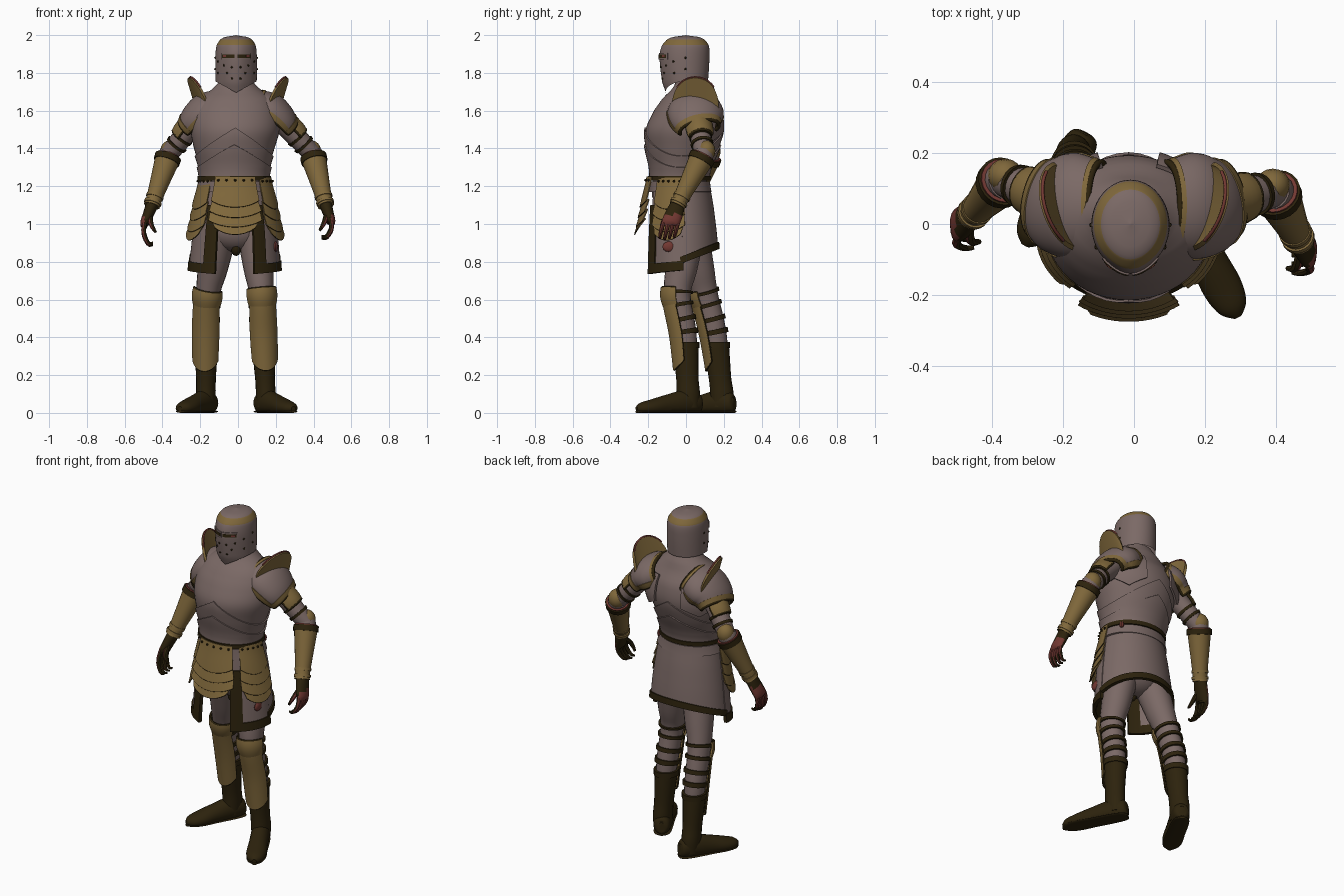
import bpy, bmesh, math
from mathutils import Vector as V

if "Cube" in bpy.data.objects:
    bpy.data.objects.remove(bpy.data.objects["Cube"])

def material(name, rgb):
    m = bpy.data.materials.new(name)
    m.diffuse_color = (*rgb, 1)
    m.use_nodes = True
    m.node_tree.nodes["Principled BSDF"].inputs["Base Color"].default_value = m.diffuse_color
    return m

STEEL = material("steel", (0.198, 0.142, 0.132))
GOLD = material("brass", (0.215, 0.138, 0.044))
DARK = material("dark_leather", (0.026, 0.0165, 0.004))
RED = material("red_leather", (0.17, 0.040, 0.032))
rad = math.radians

def lerp(a, b, t):
    return a + (b - a) * t

def spline(rows, v):
    """Smooth interpolation through rows of numbers."""
    n = len(rows) - 1
    i = min(int(v * n), n - 1)
    t = v * n - i
    p0, p1, p2, p3 = rows[max(i - 1, 0)], rows[i], rows[i + 1], rows[min(i + 2, n)]
    return [0.5 * (2*b + (c - a)*t + (2*a - 5*b + 4*c - d)*t*t + (3*b - a - 3*c + d)*t**3)
            for a, b, c, d in zip(p0, p1, p2, p3)]

def select(ob):
    bpy.ops.object.select_all(action='DESELECT')
    ob.select_set(True)
    bpy.context.view_layer.objects.active = ob

def grid(name, f, nu, nv, mats, rule=None, thick=0, closed=False, caps=False):
    """Surface f(u, v); optional thickness; rule picks the material per face."""
    bm = bmesh.new()
    cols = nu if closed else nu + 1
    P = [[V(f(i / nu, j / nv)) for i in range(cols)] for j in range(nv + 1)]
    vs = [[bm.verts.new(p) for p in row] for row in P]
    for j in range(nv):
        for i in range(nu):
            k = (i + 1) % cols
            bm.faces.new((vs[j][i], vs[j][k], vs[j + 1][k], vs[j + 1][i]))
    if caps:
        bm.faces.new(vs[0])
        bm.faces.new(vs[-1])
    bmesh.ops.remove_doubles(bm, verts=bm.verts, dist=1e-5)
    bmesh.ops.recalc_face_normals(bm, faces=bm.faces)
    bm.normal_update()
    if rule:
        for fc in bm.faces:
            fc.material_index = rule(fc.calc_center_median(), fc.normal)
    me = bpy.data.meshes.new(name)
    bm.to_mesh(me)
    bm.free()
    ob = bpy.data.objects.new(name, me)
    bpy.context.collection.objects.link(ob)
    for m in mats:
        me.materials.append(m)
    select(ob)
    if thick:
        md = ob.modifiers.new("thickness", 'SOLIDIFY')
        md.thickness, md.offset = thick, 0
        bpy.ops.object.modifier_apply(modifier=md.name)
    bpy.ops.object.shade_smooth_by_angle(angle=rad(40))
    return P

def tube(secs, s=1, a0=0, a1=360, ref=(0, -1, 0), floor=-9):
    """Rows x, y, z, side radius, front radius; angle 0 is the front, 90 outward."""
    def f(u, v):
        x, y, z, ru, rv = spline(secs, v)
        d = V(spline(secs, min(v + .02, 1))[:3]) - V(spline(secs, max(v - .02, 0))[:3])
        t = d.normalized()
        fr = (V(ref) - t * V(ref).dot(t)).normalized()
        a = rad(lerp(a0, a1, u))
        p = V((x, y, z)) + fr.cross(t) * s * math.sin(a) * ru + fr * math.cos(a) * rv
        p.z = max(p.z, floor)
        return p
    return f

def limb(name, secs, mats=(STEEL,), n=20, nv=16, rule=None, **kw):
    return grid(name, tube(secs, **kw), n, nv, mats, rule, closed=True, caps=True)

def ring(table):
    """Horizontal ellipses, rows z, cx, cy, rx, ry -> f(z, degrees, offset)."""
    def f(z, a, off=0):
        i = 0
        while i < len(table) - 2 and (z - table[i + 1][0]) * (table[0][0] - table[-1][0]) < 0:
            i += 1
        v = (i + (z - table[i][0]) / (table[i + 1][0] - table[i][0])) / (len(table) - 1)
        _, cx, cy, rx, ry = spline(table, min(max(v, 0), 1))
        return V((cx + math.sin(rad(a)) * (rx + off), cy - math.cos(rad(a)) * (ry + off), z))
    return f

def trim(name, pts, r, mat=DARK, cyclic=False):
    cu = bpy.data.curves.new(name, 'CURVE')
    cu.dimensions, cu.bevel_depth, cu.bevel_resolution = '3D', r, 1
    sp = cu.splines.new('POLY')
    sp.points.add(len(pts) - 1)
    for q, p in zip(sp.points, pts):
        q.co = (*p, 1)
    sp.use_cyclic_u = cyclic
    cu.materials.append(mat)
    ob = bpy.data.objects.new(name, cu)
    bpy.context.collection.objects.link(ob)
    select(ob)
    bpy.ops.object.convert(target='MESH')

def border(P):
    return P[0] + [r[-1] for r in P[1:-1]] + P[-1][::-1] + [r[0] for r in P[1:-1]][::-1]

def ball(name, c, r, mat, n=8):
    f = lambda u, v: (c[0] + r[0]*math.sin(math.pi*v)*math.cos(math.tau*u),
                      c[1] + r[1]*math.sin(math.pi*v)*math.sin(math.tau*u), c[2] + r[2]*math.cos(math.pi*v))
    grid(name, f, n, max(n // 2, 4), (mat,), closed=True)

# Torso, overlapping waist plate and belt
T = ring([(1.77, -.01, .02, .08, .07), (1.72, -.01, .025, .12, .095), (1.67, -.01, .01, .185, .13),
          (1.60, -.015, .005, .225, .175), (1.50, -.015, -.01, .235, .203), (1.40, -.02, -.02, .213, .184),
          (1.30, -.02, -.03, .183, .152), (1.23, -.02, -.035, .172, .143), (1.14, -.015, -.03, .19, .15)])
grid("torso", lambda u, v: T(lerp(1.77, 1.14, v), 360 * u), 48, 30, (STEEL,), closed=True, caps=True)
for base, peak, off in [(1.36, .15, .005), (1.30, .12, .013)]:
    grid("waist_plate", lambda u, v: T(lerp(1.24, base + peak * (1 - abs(math.sin(math.tau * u))), v), 360 * u, off),
         48, 16, (STEEL,), thick=.007, closed=True)
grid("belt", lambda u, v: T(lerp(1.255, 1.23, v), 360 * u, .016), 48, 2, (DARK,), thick=.012, closed=True)
grid("hip_band", lambda u, v: T(lerp(1.225, 1.17, v), 360 * u, .014), 48, 2, (STEEL,), thick=.01, closed=True)
ball("belt_knot", T(1.225, 125, .02), (.014, .014, .022), RED)

# Helmet with brass band, eye slit, breath holes and rivets
Hr = ring([(1.68, -.01, .005, .105, .098), (1.75, -.01, 0, .109, .116), (1.88, -.01, -.003, .110, .127),
           (1.945, -.01, 0, .104, .121), (1.977, -.01, 0, .084, .098), (1.99, -.01, 0, .058, .068), (2, -.01, 0, 0, 0)])
H = lambda z, a, off=0: Hr(z, a, off) - V((0, .01 * max(0, math.cos(rad(a))) ** 8 * min(1, (2 - z) * 12), 0))
def helmet(u, v):
    c = math.cos(math.tau * u)
    zb = 1.755 - (.06 * (1 - abs(math.sin(math.tau * u))) if c > 0 else 0)
    z = lerp(zb, 1.947, v / .6) if v < .6 else lerp(1.947, 2, 1 - (1 - (v - .6) / .4) ** 1.6)
    return H(z, 360 * u)
grid("helmet", helmet, 48, 30, (STEEL, GOLD), lambda c, n: int(1.947 < c.z < 1.979), closed=True)
for s in (1, -1):
    grid("eye_frame", lambda u, v: H(lerp(1.906, 1.87, v), s * lerp(2, 44, u), .002), 10, 2, (STEEL,), thick=.006)
    grid("eye_slit", lambda u, v: H(lerp(1.898, 1.88, v), s * lerp(4, 40, u), .005), 10, 1, (DARK,), thick=.004)
    grid("eye_lining", lambda u, v: H(lerp(1.894, 1.884, v), s * lerp(27, 36, u), .008), 6, 1, (RED,), thick=.002)
    for a, z in [(12, 1.83), (12, 1.77), (26, 1.80), (36, 1.84), (60, 1.86), (60, 1.80), (90, 1.88), (90, 1.82)]:
        ball("helmet_hole", H(z, s * a), (.006, .006, .006), DARK)

# Split coat with dark trim
S = ring([(1.24, -.015, -.03, .178, .15), (1.1, -.015, -.025, .2, .168), (.95, -.015, -.02, .22, .182), (.7, -.018, -.015, .24, .195)])
for s in (1, -1):
    grid("front_coat_panel", lambda u, v: S(lerp(1.22, .755, v), s * lerp(28, 90, u)), 14, 8, (STEEL,), thick=.012)
    grid("coat_front_trim", lambda u, v: S(lerp(1.1, .745, v), s * lerp(25, 43, u), .003), 4, 8, (DARK,), thick=.02)
    grid("coat_bottom_trim", lambda u, v: S(lerp(.785, .735, v) + .02 * u, s * lerp(25, 91, u), .003), 14, 2, (DARK,), thick=.02)
low = lambda u: .80 + .08 * math.sin(math.pi * u)
grid("back_coat_panel", lambda u, v: S(lerp(1.22, low(u), v), lerp(86, 274, u), -.004), 36, 8, (STEEL,), thick=.012)
grid("coat_back_trim", lambda u, v: S(lerp(low(u) + .025, low(u) - .012, v), lerp(86, 274, u)), 36, 2, (DARK,), thick=.02)
ball("red_patch", S(.88, 68, .006), (.012, .035, .028), RED, 12)

# Brass hip lames, each overlapping the next one down
def lames(name, mid, halves, tops, hs, dip, off0, flare):
    for k, (zt, h) in enumerate(zip(tops, hs)):
        def f(u, v):
            w = 2 * u - 1
            z = zt - v * (h + dip * (1 - abs(w) ** 2))
            half = lerp(halves[k], halves[k + 1], v)
            return S(z, mid + half * w, off0 + .3 * flare * k + flare * v)
        P = grid(name, f, 16, 5, (GOLD,), thick=.006)
        trim(name + "_edge", P[-1], .003)
    for i in range(5):
        ball("hip_rivet", S(tops[0] - .018, mid + halves[0] * (i - 2) * .4, off0 + .008), (.007, .007, .007), DARK)
lames("front_lame", 0, (31, 31, 32, 31, 22), (1.25, 1.13, 1.08, 1.03), (.125, .06, .06, .05), .035, .026, .023)
for s in (1, -1):
    lames("side_lame", s * 68, (26, 26, 27, 26, 20), (1.245, 1.12, 1.06, 1.01), (.13, .065, .065, .06), .035, .011, .014)

# Pelvis
ball("pelvis", (-.01, .01, .97), (.16, .12, .12), STEEL, 24)
ball("codpiece", (-.01, -.03, .88), (.03, .04, .05), DARK, 12)

# Legs, greaves, straps and boots: side, hip, knee, calf, ankle, foot direction, foot length
for s, hip, knee, calf, ank, d, L in [
        (1, (.09, 0, .95), (.124, -.045, .62), (.133, -.005, .40), (.147, .012, .1), (.47, -.88, 0), .31),
        (-1, (-.1, .02, .95), (-.16, .10, .62), (-.168, .155, .40), (-.17, .19, .1), (-.48, -.88, 0), .285)]:
    secs = [(*hip, .095, .1), (*(V(hip).lerp(V(knee), .55)), .08, .085), (*knee, .063, .07), (*calf, .057, .062), (*ank, .036, .04)]
    leg = tube(secs, s)
    limb("leg", secs, nv=24, s=s)
    # greave and knee plate
    def shell(u, v, a0, a1, v0, v1, off):
        q = leg(lerp(a0, a1, u) / 360, lerp(v0, v1, v))
        c = V(spline(secs, lerp(v0, v1, v))[:3])
        return q + (q - c).normalized() * off
    P = grid("greave", lambda u, v: shell(u, v, -62, 78, .5, .88 - .035 * (2 * u - 1) ** 2, .008 + .012 * v), 16, 14, (GOLD,), thick=.01)
    trim("greave_edge", border(P), .004, cyclic=True)
    P = grid("knee_plate", lambda u, v: shell(u, v, -68, 84, .445, .555, .011 + .006 * math.sin(math.pi * v)), 16, 8, (GOLD,), thick=.01)
    trim("knee_edge", P[0], .006)
    for v0 in (.46, .55, .64, .71):
        grid("leg_strap", lambda u, v: shell(u, v, 60, 305, v0, v0 + .025, .006), 20, 2, (DARK,), thick=.01)
    # boot
    D, A = V(d).normalized(), V(ank)
    top = V(calf).lerp(A, .12)
    limb("boot_shaft", [(*top, .063, .068), (*V(calf).lerp(A, .4), .058, .064), (*V(calf).lerp(A, .75), .052, .059), (*A, .052, .062), (A.x, A.y, .03, .048, .06)], (DARK,), s=s)
    limb("boot_cuff", [(*(top + V((0, 0, .012))), .069, .075), (*(top - V((0, 0, .02))), .068, .074)], (DARK,), nv=2, s=s)
    foot = [(-.075, .05, .02, .03), (-.06, .05, .042, .05), (0, .055, .052, .07), (.4 * L, .042, .053, .055), (.7 * L, .03, .056, .042), (.9 * L, .025, .042, .03), (L, .022, .012, .012)]
    limb("boot_foot", [(A.x + D.x * t, A.y + D.y * t, z, w, h) for t, z, w, h in foot], (DARK,), nv=24, ref=(0, 0, 1), floor=.005)
    limb("boot_sole", [(A.x + D.x * t, A.y + D.y * t, .007, w * .98, .007) for t, z, w, h in foot], (DARK,), nv=24, ref=(0, 0, 1))

# Arms: side, elbow, wrist, knuckles, fingertips
for s, E, W, K, F in [(1, (.395, .095, 1.37), (.462, -.04, 1.11), (.492, -.08, 1.01), (.468, -.10, .925)),
                      (-1, (-.365, .125, 1.37), (-.452, .03, 1.11), (-.495, -.005, 1.0), (-.475, -.03, .89))]:
    E, W, K, F, Sh = V(E), V(W), V(K), V(F), V((.18 * s, .05, 1.6))
    up = lambda t, r: (*Sh.lerp(E, t), r, r)
    fo = lambda t, r: (*E.lerp(W, t), r, r)
    limb("upper_arm", [up(0, .07), up(.4, .058), up(.75, .053), up(1, .048)], s=s)
    for t in (.60, .76):
        limb("arm_strap", [up(t, .061), up(t + .05, .058)], (DARK,), nv=2, s=s)
    P = grid("upper_arm_plate", tube([up(.34, .069), up(.52, .069), up(.62, .063)], s, 15, 165), 12, 6, (GOLD,), thick=.01)
    trim("upper_arm_edge", border(P), .007, cyclic=True)
    ball("elbow_cup", Sh.lerp(E, .93) + V((.010 * s, .016, 0)), (.05, .048, .056), GOLD, 16)
    limb("elbow_joint", [up(.98, .054), fo(.03, .054), fo(.12, .05)], s=s)
    limb("elbow_lining", [fo(.03, .064), fo(.08, .064)], (RED,), nv=2, s=s)
    limb("forearm_guard", [fo(.1, .066), fo(.3, .06), fo(.65, .049), fo(.95, .041), fo(1.05, .044)], (GOLD,), s=s)
    limb("forearm_cuff", [fo(.05, .071), fo(.16, .07)], (DARK,), nv=2, s=s)
    for t in (.84, .96):
        limb("wrist_ring", [fo(t, .047), fo(t + .05, .047)], (GOLD,), nv=2, s=s)
    # gauntlet: red on the outer side, dark on the palm side
    rule = lambda c, n: int(n.x * s > .25 and c.z < W.z - .06)
    limb("hand", [(*W, .034, .038), (*W.lerp(K, .5), .029, .046), (*K, .024, .048), (*K.lerp(F, .15), .012, .04)], (DARK, RED), rule=rule, s=s, n=16, nv=8)
    for i in range(4):
        o = V((0, -.040 + .027 * i, .006 * abs(i - 1)))
        mid = K.lerp(F, .5) + V((.014 * s, 0, 0)) + o
        limb("finger", [(*(K + o * .9), .013, .012), (*mid, .012, .011), (*(F + o * .95), .009, .009), (*(F + o * .9 + V((-.025 * s, 0, .0))), .006, .006)], (DARK, RED), rule=rule, s=s, n=8, nv=8)
    limb("thumb", [(*W.lerp(K, .4), .016, .016), (*(K + V((-.035 * s, -.04, .0))), .013, .013), (*(K + V((-.06 * s, -.045, -.045))), .007, .007)], (DARK, RED), rule=rule, s=s, n=8, nv=8)

    # Pauldron with brass rim, standing crest and back plate
    ps = [(.095 * s, .05, 1.62, .088, .122), (.16 * s, .05, 1.59, .102, .143), (.215 * s, .055, 1.55, .09, .134), (.258 * s, .07, 1.505, .066, .106)]
    f = tube(ps, s, -12, 208)
    P = grid("pauldron", f, 28, 14, (STEEL,), thick=.012)
    trim("pauldron_edge", border(P), .011, cyclic=True)
    g = tube([(*p[:3], p[3] + .006, p[4] + .006) for p in ps], s, -12, 208)
    grid("pauldron_rim", lambda u, v: g(u, lerp(.84, .98, v)), 28, 3, (GOLD,), thick=.008)
    grid("pauldron_inner_rim", lambda u, v: g(u, lerp(.02, .1, v)), 28, 2, (GOLD,), thick=.008)
    for u0 in (.01, .92):
        grid("pauldron_side_rim", lambda u, v: g(u0 + .07 * u, lerp(.1, .9, v)), 2, 10, (GOLD,), thick=.008)
    def crest(u, v):
        y, h = .05 - .12 * math.cos(math.pi * u), math.sin(math.pi * u)
        return (s * (.185 + .05 * v * h + .02 * h + .25 * (y - .05)), y, 1.60 + (.03 + .145 * v) * h ** .7)
    P = grid("shoulder_crest", crest, 20, 6, (GOLD,), thick=.014)
    trim("shoulder_crest_lining", [p + V((-.004 * s, 0, .003)) for p in P[-1][4:17]], .005, RED)
    grid("shoulder_blade_plate", lambda u, v: T(lerp(1.64, 1.44 + .05 * abs(2 * u - 1), v), s * lerp(112, 160, u), .016), 10, 8, (STEEL,), thick=.012)
